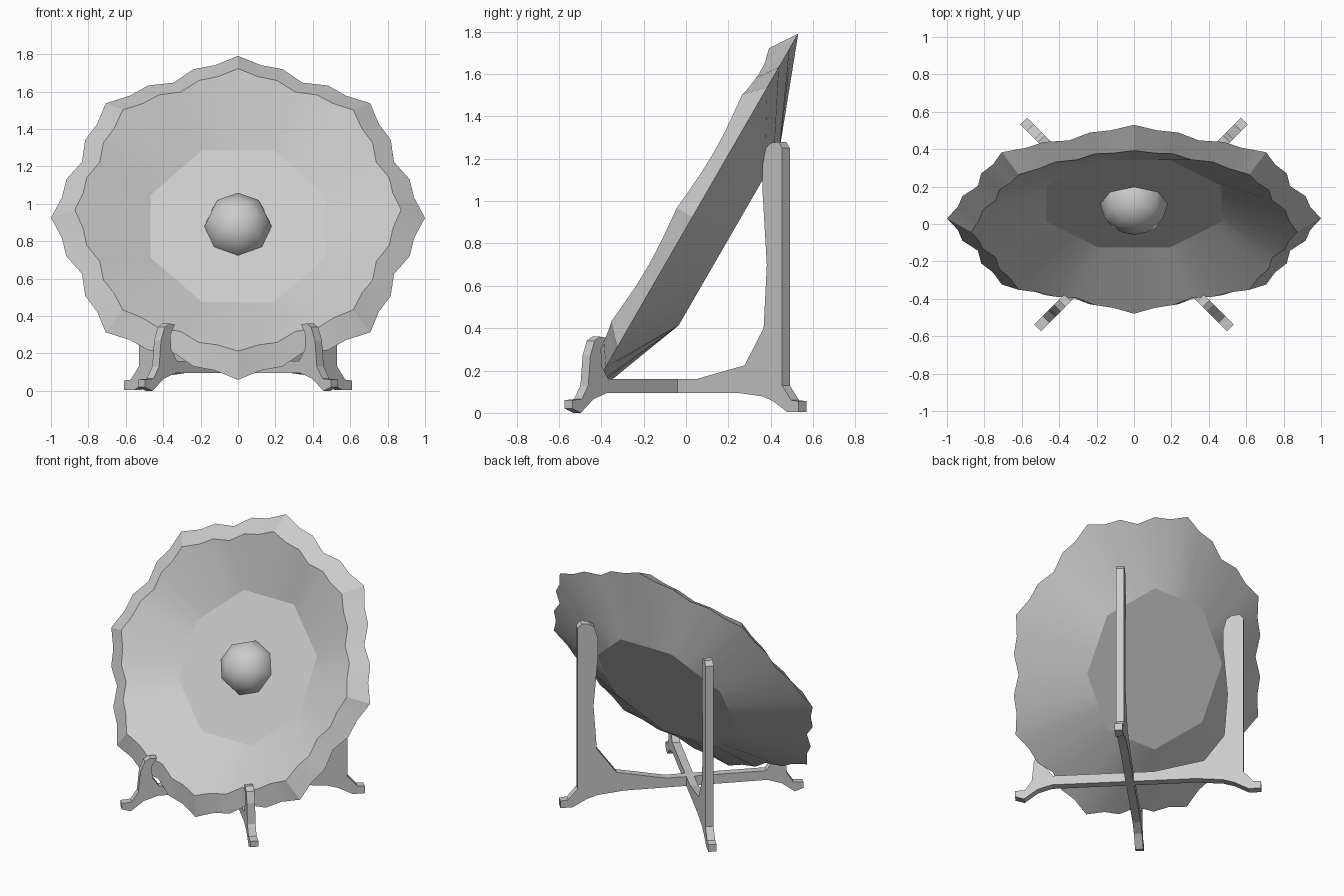
import bpy
import bmesh
from math import radians, cos, sin, sqrt
from mathutils import Matrix, Vector

cube = bpy.data.objects.get("Cube")
if cube:
    bpy.data.objects.remove(cube)

GREY = (0.6, 0.6, 0.6, 1)
grey = bpy.data.materials.new("light grey")
grey.use_nodes = True
grey.diffuse_color = GREY
grey.node_tree.nodes["Principled BSDF"].inputs["Base Color"].default_value = GREY

# Frame of the leaning plate: local z points out of its front
TILT = Matrix.Translation((0, 0.03, 0.925)) @ Matrix.Rotation(radians(60), 4, "X")


def finish(name, bm, matrix, smooth=None):
    bmesh.ops.recalc_face_normals(bm, faces=bm.faces)
    mesh = bpy.data.meshes.new(name)
    bm.to_mesh(mesh)
    bm.free()
    obj = bpy.data.objects.new(name, mesh)
    bpy.context.collection.objects.link(obj)
    obj.matrix_world = matrix
    mesh.materials.append(grey)
    if smooth:
        bpy.ops.object.select_all(action="DESELECT")
        obj.select_set(True)
        bpy.context.view_layer.objects.active = obj
        bpy.ops.object.shade_smooth_by_angle(angle=radians(smooth))
    return obj


def loft(bm, rings):
    """Join rings of equal length with quads, returning the vertex rings."""
    loops = [[bm.verts.new(p) for p in ring] for ring in rings]
    for a, b in zip(loops, loops[1:]):
        for i in range(len(a)):
            j = (i + 1) % len(a)
            bm.faces.new((a[i], a[j], b[j], b[i]))
    return loops


def polar(r, angle, z):
    return Vector((r * cos(radians(angle)), r * sin(radians(angle)), z))


# Scalloped plate: angle in sector, outer radius, lip radius, lip height
SCALLOP = [(0, 1.0, 0.872, 0.085), (7.5, 0.95, 0.835, 0.075),
           (14.5, 0.948, 0.835, 0.068), (22.5, 0.903, 0.8, 0.065),
           (30.5, 0.948, 0.835, 0.068), (37.5, 0.95, 0.835, 0.075)]


def octagon(apothem, z):
    return [polar(apothem / cos(radians(min(a, 45 - a))), 45 * k + a, z)
            for k in range(8) for a, *_ in SCALLOP]


outer = [polar(r, 45 * k + a, 0) for k in range(8) for a, r, _, _ in SCALLOP]
lip = [polar(r, 45 * k + a, h) for k in range(8) for a, _, r, h in SCALLOP]
bm = bmesh.new()
loops = loft(bm, [octagon(0.475, -0.2), outer, lip, octagon(0.467, -0.09)])
bm.faces.new(loops[0])
bm.faces.new(loops[-1])
finish("plate", bm, TILT, 20)

# Low dome in the middle of the plate
bm = bmesh.new()
loops = loft(bm, [[polar(r, 45 * k, z) for k in range(8)]
                  for r, z in [(0.18, -0.1), (0.18, -0.09), (0.158, -0.005), (0.09, 0.05)]])
apex = bm.verts.new((0, 0, 0.075))
for i in range(8):
    bm.faces.new((loops[-1][i], loops[-1][(i + 1) % 8], apex))
bm.faces.new(loops[0])
finish("center_dome", bm, TILT, 60)

# Stand panel outline (depth, height): foot, bar, rear post, front hook
PANEL = [(-0.555, 0.02), (-0.515, 0), (-0.455, 0.065), (-0.39, 0.095),
         (0.26, 0.095), (0.38, 0.078), (0.43, 0.055), (0.495, 0.005),
         (0.55, 0.005), (0.55, 0.055), (0.515, 0.06), (0.472, 0.13),
         (0.472, 1.25), (0.455, 1.28), (0.42, 1.275), (0.395, 1.25),
         (0.38, 1.17), (0.38, 1.04), (0.4, 0.7), (0.385, 0.4),
         (0.295, 0.225), (0.07, 0.16), (-0.385, 0.16), (-0.415, 0.22),
         (-0.42, 0.3), (-0.395, 0.355), (-0.425, 0.36), (-0.45, 0.34),
         (-0.47, 0.27), (-0.48, 0.13), (-0.51, 0.065), (-0.555, 0.06)]
CROSS_Y = -0.04
THICK = 0.052

# Two crossed panels
for name, turn in (("left_stand_panel", 45), ("right_stand_panel", 135)):
    bm = bmesh.new()
    face = bm.faces.new([bm.verts.new(((y - CROSS_Y) * sqrt(2), -THICK / 2, z))
                         for y, z in PANEL])
    grown = bmesh.ops.extrude_face_region(bm, geom=[face])["geom"]
    bmesh.ops.translate(bm, vec=(0, THICK, 0),
                        verts=[v for v in grown if isinstance(v, bmesh.types.BMVert)])
    finish(name, bm, Matrix.Translation((0, CROSS_Y, 0))
           @ Matrix.Rotation(radians(turn), 4, "Z"))
